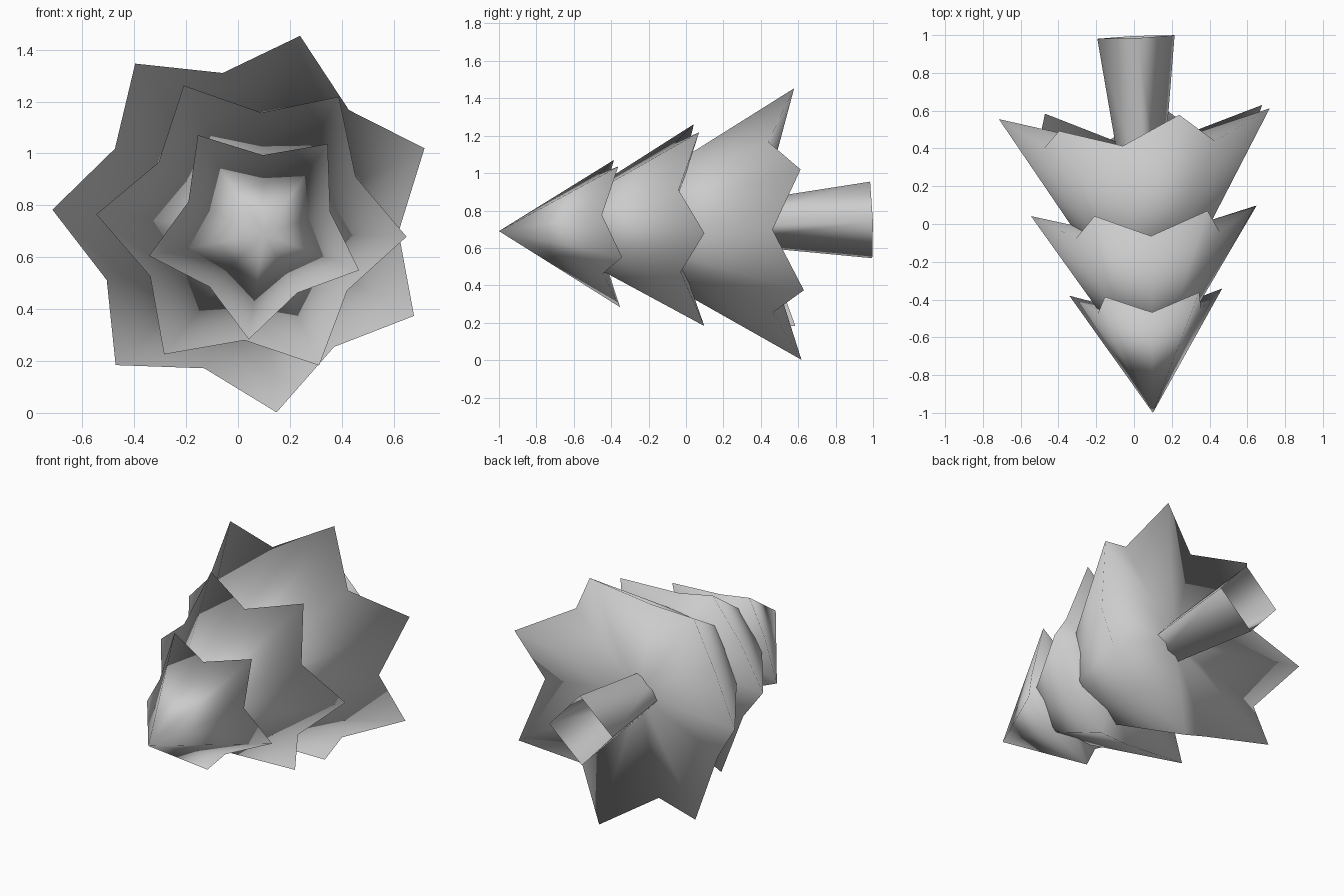
import bpy
import bmesh
from math import cos, sin, pi, radians
from mathutils import Vector

cube = bpy.data.objects.get("Cube")
if cube:
    bpy.data.objects.remove(cube, do_unlink=True)

# One plain grey for the whole tree
grey = bpy.data.materials.new("light_grey")
grey.use_nodes = True
color = (0.6, 0.6, 0.6, 1)
grey.diffuse_color = color
grey.node_tree.nodes["Principled BSDF"].inputs["Base Color"].default_value = color

# The tree lies along y, leaning slightly: tip in front, trunk at the back
TIP = Vector((0.1, -1, 0.69))
LEAN = Vector((-0.045, 1, 0.03))
AXIS = LEAN.normalized()
SIDE = (Vector((1, 0, 0)) - AXIS * AXIS.x).normalized()
UP = SIDE.cross(AXIS)


def on_axis(y):
    return TIP + LEAN * (y - TIP.y)


def around(y, radius, angle):
    return on_axis(y) + radius * (cos(angle) * SIDE + sin(angle) * UP)


def finish(name, bm):
    bmesh.ops.recalc_face_normals(bm, faces=bm.faces[:])
    for face in bm.faces:
        face.smooth = True
    mesh = bpy.data.meshes.new(name)
    bm.to_mesh(mesh)
    bm.free()
    mesh.materials.append(grey)
    obj = bpy.data.objects.new(name, mesh)
    bpy.context.collection.objects.link(obj)


def foliage(name, points, phase, apex, hollow, spike, valley, bent=0):
    """Star-rimmed cone with a shallow hollow underside; spike and valley are (y, radius)."""
    bm = bmesh.new()
    top = bm.verts.new(on_axis(apex))
    under = bm.verts.new(on_axis(hollow))
    rim = []
    for i in range(points * 2):
        y, radius = valley if i % 2 else spike
        if i == 0:
            y += bent
        rim.append(bm.verts.new(around(y, radius, radians(phase) - i * pi / points)))
    for a, b in zip(rim, rim[1:] + rim[:1]):
        bm.faces.new((top, a, b))
        bm.faces.new((under, b, a))
    finish(name, bm)


# Three tiers of branches
foliage("top_branches", 5, 122, -1, -0.49, (-0.364, 0.427), (-0.46, 0.288))
foliage("middle_branches", 6, 115.8, -0.85, -0.09, (0.07, 0.6), (-0.052, 0.44))
foliage("bottom_branches", 7, 125, -0.62, 0.385, (0.59, 0.746), (0.435, 0.585), bent=-0.06)

# Four-sided open trunk standing on its corner, wider towards its foot
bm = bmesh.new()
rings = [[bm.verts.new(around(y, radius, radians(-3) + i * pi / 2)) for i in range(4)]
         for y, radius in ((0.1, 0.093), (0.99, 0.205))]
for i in range(4):
    j = (i + 1) % 4
    bm.faces.new((rings[0][i], rings[0][j], rings[1][j], rings[1][i]))
finish("trunk", bm)
